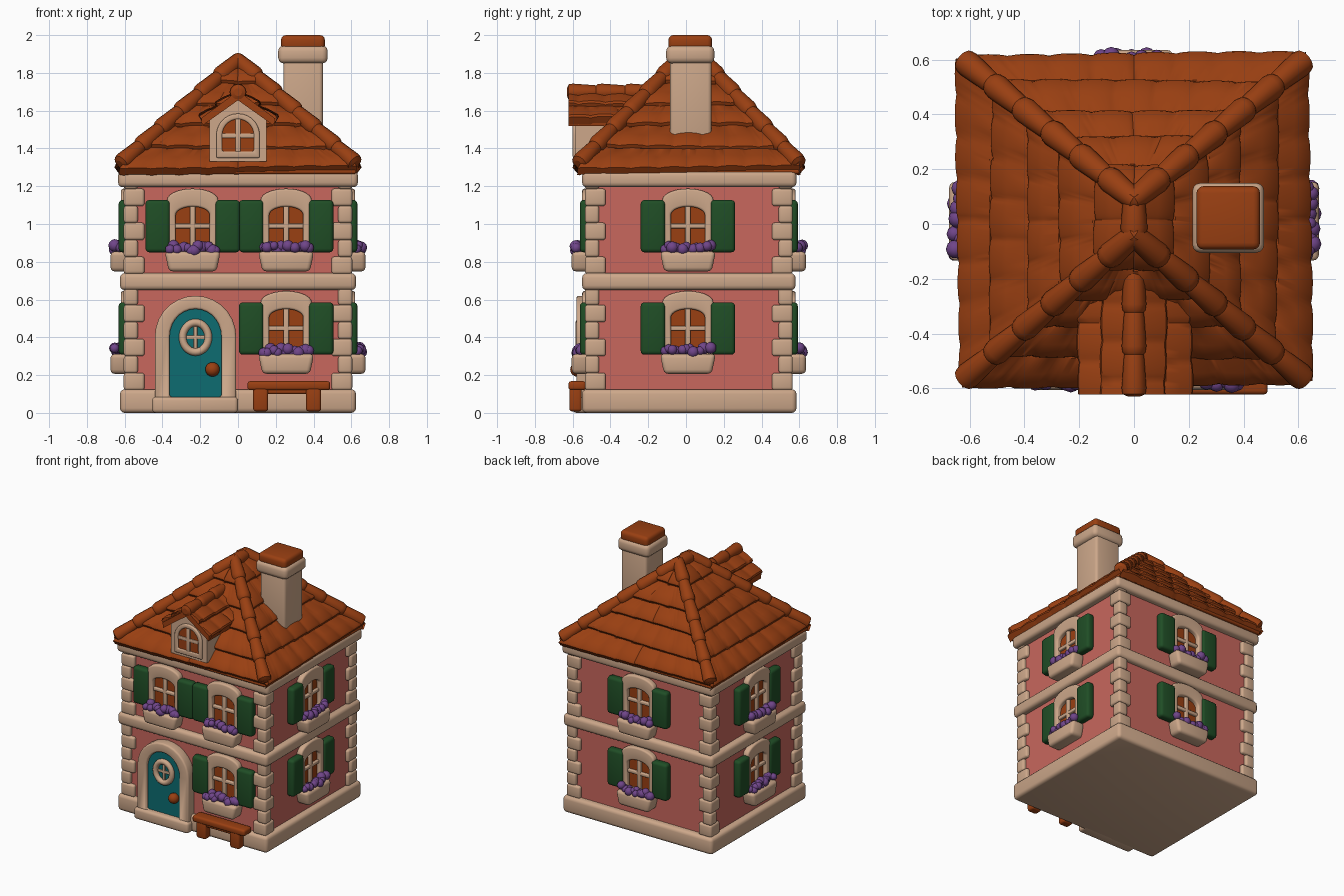
import bpy, bmesh, math, random
from mathutils import Matrix, Vector

default_cube = bpy.data.objects.get("Cube")
if default_cube:
    bpy.data.objects.remove(default_cube)
random.seed(4)


def make_material(name, red, green, blue):
    material = bpy.data.materials.new(name)
    material.use_nodes = True
    colour = (red, green, blue, 1)
    material.diffuse_color = colour
    shader = material.node_tree.nodes["Principled BSDF"]
    shader.inputs["Base Color"].default_value = colour
    shader.inputs["Roughness"].default_value = 0.8
    return material


cream = make_material("cream stone", .61, .39, .255)
pink = make_material("pink plaster", .58, .135, .11)
terracotta = make_material("terracotta", .32, .05, .006)
green = make_material("shutter green", .014, .075, .019)
teal = make_material("door teal", .004, .15, .165)
purple = make_material("flower purple", .16, .06, .25)


def add_object(name, mesh, material, matrix=Matrix()):
    mesh.transform(matrix)
    mesh.materials.clear()
    mesh.materials.append(material)
    mesh.shade_smooth()
    mesh.set_sharp_from_angle(angle=math.radians(40))
    obj = bpy.data.objects.new(name, mesh)
    bpy.context.scene.collection.objects.link(obj)
    return obj


def finish(bm, name, material, matrix=Matrix()):
    bmesh.ops.recalc_face_normals(bm, faces=bm.faces[:])
    mesh = bpy.data.meshes.new(name)
    bm.to_mesh(mesh)
    bm.free()
    return add_object(name, mesh, material, matrix)


def round_edges(bm, edges, size):
    bmesh.ops.bevel(bm, geom=list(edges), offset=size, segments=3, profile=.5,
                    affect='EDGES', clamp_overlap=True)


def block(bm, x, y, z, bevel=.015, taper=1):
    """Rounded box between (low, high) pairs; taper narrows the bottom."""
    verts = bmesh.ops.create_cube(bm, size=1)["verts"]
    for v in verts:
        k = taper if v.co.z < 0 else 1
        v.co = [(lo + hi) / 2 + c * s * (hi - lo)
                for (lo, hi), c, s in zip((x, y, z), v.co, (k, 1, 1))]
    if bevel:
        round_edges(bm, {e for v in verts for e in v.link_edges}, bevel)


def box(name, material, x, y, z, bevel=.015, matrix=Matrix(), taper=1):
    bm = bmesh.new()
    block(bm, x, y, z, bevel, taper)
    return finish(bm, name, material, matrix)


def arch(half, bottom, spring, rise, steps=14):
    curve = [(-half * math.cos(math.pi * i / steps),
              spring + rise * math.sin(math.pi * i / steps)) for i in range(steps + 1)]
    return [(-half, bottom)] + curve + [(half, bottom)]


def prism(name, material, outline, front, back, matrix=Matrix()):
    bm = bmesh.new()
    face = bm.faces.new([bm.verts.new((x, front, z)) for x, z in outline])
    new = bmesh.ops.extrude_face_region(bm, geom=[face])["geom"]
    bmesh.ops.translate(bm, vec=(0, back - front, 0),
                        verts=[g for g in new if isinstance(g, bmesh.types.BMVert)])
    return finish(bm, name, material, matrix)


def arch_frame(name, outer, inner, front, back, bevel, matrix=Matrix()):
    bm = bmesh.new()
    loops = [[bm.verts.new((x, y, z)) for x, z in pts]
             for pts, y in ((outer, front), (inner, front), (inner, back), (outer, back))]
    count = len(outer)
    for a, b in zip(loops, loops[1:] + loops[:1]):
        for i in range(count):
            j = (i + 1) % count
            bm.faces.new((a[i], a[j], b[j], b[i]))
    bmesh.ops.recalc_face_normals(bm, faces=bm.faces[:])
    round_edges(bm, [e for e in bm.edges if e.calc_face_angle(0) > 1], bevel)
    return finish(bm, name, cream, matrix)


def tube(name, material, points, radii, cyclic=False):
    data = bpy.data.curves.new(name, 'CURVE')
    data.dimensions = '3D'
    data.bevel_depth = 1
    data.bevel_resolution = 4
    data.use_fill_caps = True
    spline = data.splines.new('POLY')
    spline.points.add(len(points) - 1)
    spline.use_cyclic_u = cyclic
    for p, co, r in zip(spline.points, points, radii):
        p.co = (*co, 1)
        p.radius = r
    path = bpy.data.objects.new(name + " path", data)
    bpy.context.scene.collection.objects.link(path)
    graph = bpy.context.evaluated_depsgraph_get()
    mesh = bpy.data.meshes.new_from_object(path.evaluated_get(graph))
    bpy.data.objects.remove(path)
    return add_object(name, mesh, material)


def ridge_beads(name, start, end, count, radius):
    """Overlapping ridge tiles, each a little fatter at its lower end."""
    a, b = Vector(start), Vector(end)
    points, radii = [], []
    for i in range(count):
        for f, r in ((0, .85), (.06, 1.02), (.2, 1.1), (.95, .9)):
            points.append(a.lerp(b, (i + f) / count))
            radii.append(radius * r)
    radii[0] *= .6
    along = (b - a).normalized()
    points += [b + along * radius * .4, b + along * radius * .7]
    radii += [radius * .8, radius * .4]
    tube(name, terracotta, points, radii)


def tiled_slope(name, a, b, c, d, rows, width=.15, steps=90):
    """Stepped, scalloped tiles on the slope from eave a-b up to ridge c-d."""
    a, b, c, d = map(Vector, (a, b, c, d))
    along = (b - a).normalized()
    normal = (b - a).cross(c - a).normalized()
    bm = bmesh.new()
    previous = None
    for k in range(rows):
        for f, lift in ((0, -.02 if k == 0 else .008), (.03, .026), (.12, .034), (.5, .028), (.93, .014)):
            line = []
            for i in range(steps + 1):
                s, t = i / steps, (k + f) / rows
                p = a.lerp(b, s).lerp(c.lerp(d, s), t)
                phase = (p - (a + b) / 2).dot(along) / width + .5 * (k % 2)
                bulge = .012 * math.sqrt(abs(math.sin(math.pi * phase)))
                slip = .012 * math.sin(13 * math.floor(phase) + 4 * k) * (1 - f)
                p += normal * (lift + bulge) + (c - a).normalized() * slip
                line.append(bm.verts.new(p))
            if previous:
                for i in range(steps):
                    bm.faces.new((previous[i], previous[i + 1], line[i + 1], line[i]))
            previous = line
    mesh = bpy.data.meshes.new(name)
    bm.to_mesh(mesh)
    bm.free()
    add_object(name, mesh, terracotta)


# Walls, plinth, floor band and cornice
box("walls", pink, (-.58, .58), (-.51, .54), (.1, 1.25), 0)
box("plinth", cream, (-.625, .625), (-.55, .585), (0, .125), .025)
box("floor_band", cream, (-.625, .625), (-.55, .58), (.65, .74), .025)
box("cornice", cream, (-.635, .635), (-.55, .585), (1.195, 1.28), .025)

# Corner stones, long and short in turn
bm = bmesh.new()
for floor in (.12, .735):
    for i in range(6):
        w = (.11, .075)[i % 2]
        z = floor + i * .09
        top = min(z + .092, floor + .48 if floor > .5 else 1)
        if top <= z + .02:
            continue
        for x in ((-.605, -.605 + w), (.605 - w, .605)):
            for y in ((-.535, -.535 + w), (.565 - w, .565)):
                block(bm, x, y, (z, top), .015)
finish(bm, "corner_stones", cream)


# Shuttered window with flower box, built facing the front
def window(name, matrix):
    arch_frame(name + "_frame", arch(.135, .29, .585, .06), arch(.09, .33, .505, .045),
               -.04, .01, .012, matrix)
    box(name + "_glass", terracotta, (-.1, .1), (-.008, .005), (.32, .56), 0, matrix)
    bm = bmesh.new()
    block(bm, (-.014, .014), (-.028, 0), (.32, .56), .006)
    block(bm, (-.1, .1), (-.027, 0), (.435, .46), .006)
    finish(bm, name + "_bars", cream, matrix)
    bm = bmesh.new()
    for x in (-.185, .185):
        block(bm, (x - .065, x + .065), (-.052, .01), (.308, .585), .02)
    finish(bm, name + "_shutters", green, matrix)
    box(name + "_flower_box", cream, (-.148, .148), (-.095, .01), (.207, .312), .022, matrix, .85)
    bm = bmesh.new()
    for i in range(14):
        spot = (-.12 + .24 * i / 13, random.uniform(-.075, -.04), random.uniform(.315, .345))
        bmesh.ops.create_icosphere(bm, subdivisions=2, radius=random.uniform(.024, .034),
                                   matrix=Matrix.Translation(spot))
    finish(bm, name + "_flowers", purple, matrix)


for storey, lift in (("lower", 0), ("upper", .542)):
    sides = [("front_left", .255, -.51, 0), ("left", .58, .01, 90),
             ("back", 0, .54, 180), ("right", -.58, .01, -90)]
    if lift:
        sides.append(("front_right", -.24, -.51, 0))
    for side, x, y, turn in sides:
        window(f"{storey}_{side}_window", Matrix.Translation((x, y, lift))
               @ Matrix.Rotation(math.radians(turn), 4, 'Z'))

# Front door with surround, round ornament, knob and step
at_door = Matrix.Translation((-.225, 0, 0))
arch_frame("door_surround", arch(.215, .06, .405, .215), arch(.137, .085, .405, .145),
           -.58, -.5, .022, at_door)
prism("door", teal, arch(.145, .08, .405, .15), -.557, -.5, at_door)
ring = [(-.225 + .068 * math.cos(a), -.565, .4 + .078 * math.sin(a))
        for a in (math.tau * i / 32 for i in range(32))]
tube("door_ring", cream, ring, [.02] * len(ring), True)
bm = bmesh.new()
block(bm, (-.235, -.215), (-.567, -.55), (.33, .47), .005)
block(bm, (-.285, -.165), (-.567, -.55), (.39, .41), .005)
finish(bm, "door_ring_bars", cream)
bm = bmesh.new()
bmesh.ops.create_uvsphere(bm, u_segments=20, v_segments=12, radius=.038,
                          matrix=Matrix.Translation((-.135, -.575, .23)))
finish(bm, "door_knob", terracotta)
box("door_step", cream, (-.455, 0), (-.6, -.5), (0, .085), .02)

# Bench
bm = bmesh.new()
block(bm, (.05, .488), (-.622, -.53), (.12, .168), .015)
for x in (.12, .4):
    block(bm, (x - .04, x + .04), (-.618, -.552), (.008, .14), .015)
block(bm, (.1, .44), (-.605, -.56), (.1, .135), .01)
finish(bm, "bench", terracotta)

# Hipped roof with tiled slopes and ridge tiles
eave = [(-.625, -.57, 1.275), (.625, -.57, 1.275), (.625, .6, 1.275), (-.625, .6, 1.275)]
peaks = [(0, -.04, 1.845), (0, .09, 1.845)]
for i, side in enumerate(("front", "left", "back", "right")):
    low, high = peaks[i in (2, 3)], peaks[i in (1, 2)]
    tiled_slope(side + "_roof_slope", eave[i], eave[(i + 1) % 4], low, high, 5)
    start = Vector(eave[i]) + Vector((0, 0, .042))
    ridge_beads(side + "_roof_hip", start, Vector(low) + Vector((0, 0, .022)), 6, .044)
box("roof_soffit", terracotta, (-.625, .625), (-.57, .6), (1.265, 1.29), .01)
ridge_beads("roof_ridge", *[Vector(p) + Vector((0, 0, .01)) for p in peaks], 1, .045)

# Dormer
prism("dormer_wall", cream, [(-.15, 1.33), (.15, 1.33), (.15, 1.55), (0, 1.68), (-.15, 1.55)], -.585, -.15)
arch_frame("dormer_window_frame", arch(.115, 1.35, 1.47, .115), arch(.084, 1.385, 1.47, .085),
           -.6, -.57, .008)
prism("dormer_glass", terracotta, arch(.09, 1.38, 1.47, .09), -.589, -.58)
bm = bmesh.new()
block(bm, (-.014, .014), (-.597, -.58), (1.38, 1.56), .005)
block(bm, (-.09, .09), (-.596, -.58), (1.455, 1.48), .005)
finish(bm, "dormer_bars", cream)
prism("dormer_roof_edge", terracotta,
      [(-.19, 1.52), (0, 1.655), (.19, 1.52), (.195, 1.56), (0, 1.705), (-.195, 1.56)], -.622, -.15)
for side, x, y0, y1 in (("left", .19, -.622, -.1), ("right", -.19, -.1, -.622)):
    tiled_slope(side + "_dormer_slope", (x, y0, 1.54), (x, y1, 1.54),
                (0, y0, 1.68), (0, y1, 1.68), 2, .14, 40)
ridge_beads("dormer_ridge", (0, -.63, 1.698), (0, -.17, 1.698), 3, .041)

# Chimney
box("chimney_shaft", cream, (.24, .45), (-.085, .135), (1.4, 1.9), .02)
box("chimney_collar", cream, (.213, .475), (-.105, .15), (1.85, 1.945), .03)
box("chimney_cap", terracotta, (.228, .46), (-.093, .138), (1.92, 2), .025)
